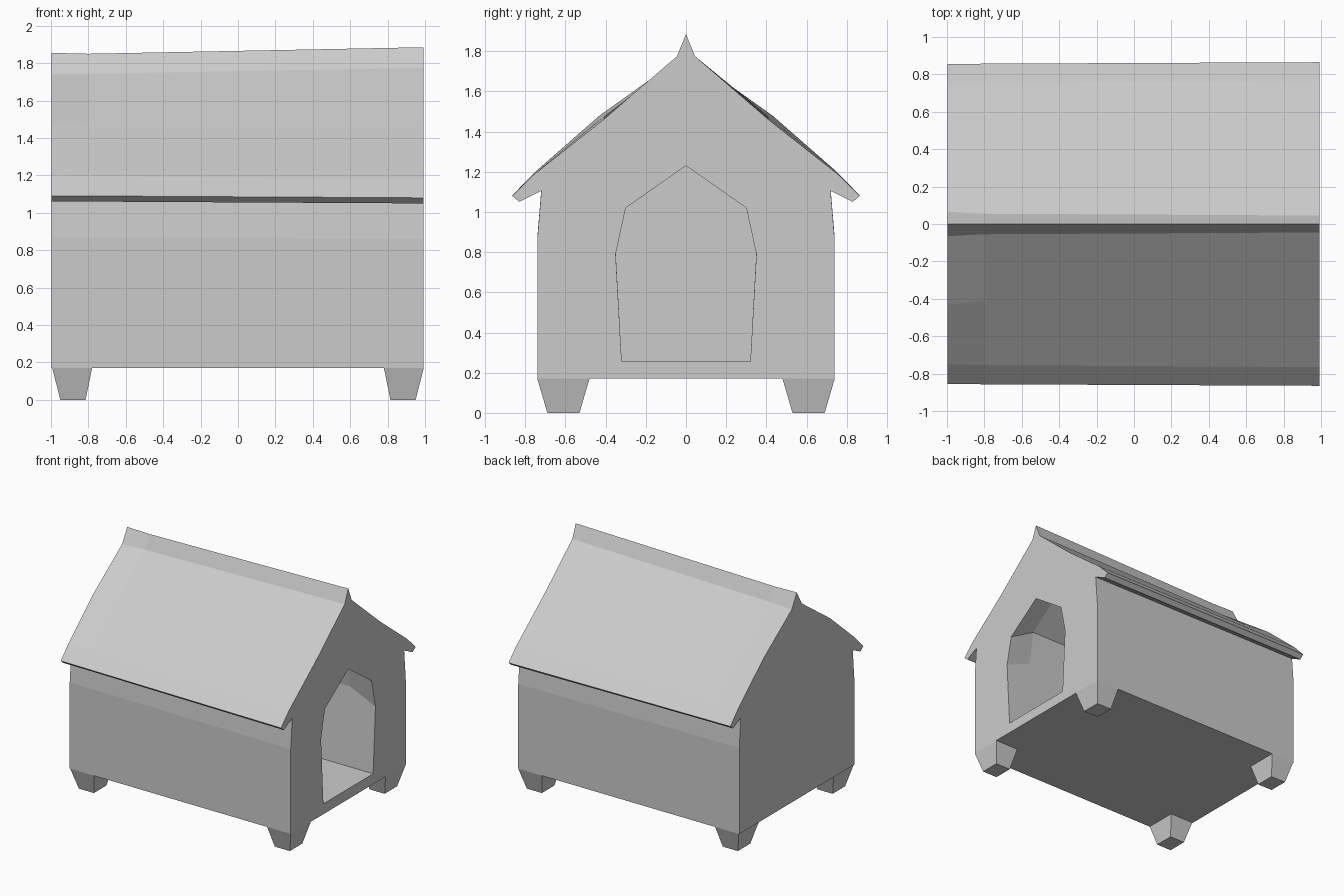
import bpy, bmesh

if "Cube" in bpy.data.objects:
    bpy.data.objects.remove(bpy.data.objects["Cube"])


def mirrored(half):
    """Full closed (y, z) outline from a right half, listed bottom to apex."""
    return half + [(-y, z) for y, z in reversed(half) if y > 0]


def loft(name, sections):
    """Skin a list of (x, outline) sections and cap both ends."""
    bm = bmesh.new()
    rings = [[bm.verts.new((x, y, z)) for y, z in outline] for x, outline in sections]
    n = len(rings[0])
    for a, b in zip(rings, rings[1:]):
        for i in range(n):
            j = (i + 1) % n
            bm.faces.new((a[i], a[j], b[j], b[i]))
    bm.faces.new(rings[0])
    bm.faces.new(rings[-1])
    bmesh.ops.recalc_face_normals(bm, faces=bm.faces)
    mesh = bpy.data.meshes.new(name)
    bm.to_mesh(mesh)
    bm.free()
    obj = bpy.data.objects.new(name, mesh)
    bpy.context.collection.objects.link(obj)
    return obj


# House shell: walls, eaves and slightly uneven roof in one skin
back = mirrored([(.74, .17), (.74, .87), (.72, 1.11), (.82, 1.06), (.855, 1.09),
                 (.75, 1.20), (.43, 1.48), (.065, 1.74), (0, 1.855)])
near_back = mirrored([(.74, .17), (.74, .87), (.72, 1.11), (.82, 1.06), (.857, 1.09),
                      (.755, 1.195), (.41, 1.475), (.055, 1.743), (0, 1.85)])
front = mirrored([(.74, .17), (.74, .86), (.72, 1.105), (.83, 1.05), (.865, 1.08),
                  (.765, 1.18), (.41, 1.46), (.045, 1.775), (0, 1.885)])
house = loft("house_shell", [(-.998, back), (-.8, near_back), (.993, front)])

# Hollow interior: doorway widening upward into a taller room
door = mirrored([(.32, .255), (.35, .79), (.30, 1.02), (0, 1.23)])
room = mirrored([(.32, .255), (.355, .89), (.31, 1.15), (0, 1.38)])
cutter = loft("interior_cutter", [(1.1, door), (.993, door), (.76, room), (-.8, room)])
cutter.hide_render = True
cutter.hide_viewport = True
cut = house.modifiers.new("interior", "BOOLEAN")
cut.operation = "DIFFERENCE"
cut.solver = "EXACT"
cut.object = cutter

# Four tapered corner feet
for x_name, sx in (("front", 1), ("rear", -1)):
    for y_name, sy in (("right", 1), ("left", -1)):
        bm = bmesh.new()
        bmesh.ops.create_cube(bm, size=1)
        for v in bm.verts:
            top = v.co.z > 0
            xs = (.78, .993) if top else (.815, .95)
            ys = (.48, .74) if top else (.53, .69)
            v.co = (sx * xs[v.co.x > 0], sy * ys[v.co.y > 0], .17 if top else 0)
        bmesh.ops.recalc_face_normals(bm, faces=bm.faces)
        mesh = bpy.data.meshes.new("foot")
        bm.to_mesh(mesh)
        bm.free()
        foot = bpy.data.objects.new(f"{x_name}_{y_name}_foot", mesh)
        bpy.context.collection.objects.link(foot)
